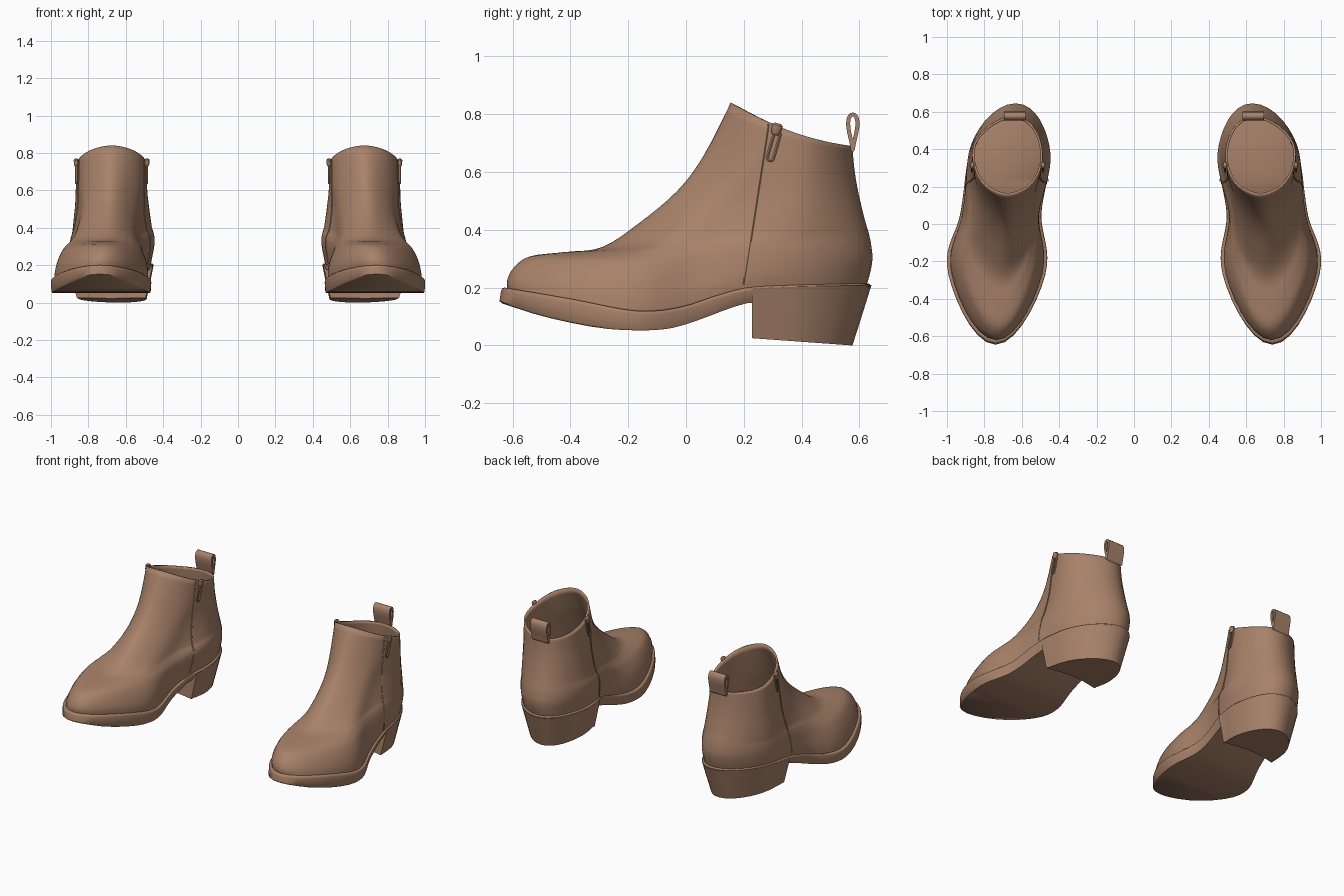
import bpy, bmesh, math
from mathutils import Vector
from mathutils.bvhtree import BVHTree

if "Cube" in bpy.data.objects:
    bpy.data.objects.remove(bpy.data.objects["Cube"])

leather = bpy.data.materials.new("brown_leather")
leather.diffuse_color = (0.39, 0.222, 0.142, 1)
leather.use_nodes = True
leather.node_tree.nodes["Principled BSDF"].inputs["Base Color"].default_value = leather.diffuse_color


def cr(p0, p1, p2, p3, t):
    """Catmull-Rom interpolation."""
    return 0.5 * (2 * p1 + (p2 - p0) * t + (2 * p0 - 5 * p1 + 4 * p2 - p3) * t * t
                  + (3 * p1 - p0 - 3 * p2 + p3) * t ** 3)


def hermite(a, b, ma, mb, t):
    return ((2 * t**3 - 3 * t**2 + 1) * a + (t**3 - 2 * t**2 + t) * ma
            + (3 * t**2 - 2 * t**3) * b + (t**3 - t**2) * mb)


def profile(pts, y):
    """Smooth height curve z(y) through a few points."""
    y = min(max(y, pts[0][0]), pts[-1][0])
    slope = lambda i: ((pts[min(i + 1, len(pts) - 1)][1] - pts[max(i - 1, 0)][1])
                       / (pts[min(i + 1, len(pts) - 1)][0] - pts[max(i - 1, 0)][0]))
    for i in range(len(pts) - 1):
        (a, za), (b, zb) = pts[i], pts[i + 1]
        if y <= b:
            h = b - a
            return hermite(za, zb, h * slope(i), h * slope(i + 1), (y - a) / h)


def outline(u, toe_x, toe_y, by, bi, bo, wy, wi, wo, hy, hi, ho, back_x, back_y, seg=8):
    """Closed outline through toe, ball, waist, heel and back; u is 0 at the sole, 1 at the collar."""
    p = [Vector(c) for c in ((toe_x, toe_y), (bo, by), (wo, wy), (ho, hy),
                             (back_x, back_y), (hi, hy), (wi, wy), (bi, by))]
    m = [(p[(i + 1) % 8] - p[i - 1]) / 2 for i in range(8)]
    m[0] = Vector((m[0].x * (1.5 - .45 * u), 0))      # rounded toe
    m[4] = Vector((m[4].x * 1.6, 0))                  # rounded back
    for i in (1, 7):
        m[i].x *= .25 + .75 * u
    for i in (3, 5):
        m[i] = Vector((m[i].x * .5, m[i].y * 1.15))
    return [hermite(p[i], p[(i + 1) % 8], m[i], m[(i + 1) % 8], k / seg)
            for i in range(8) for k in range(seg)]


def loft(rings, cap=None, closed=False):
    """Skin a list of rings; cap with an n-gon or with strips across the foot."""
    n, m = len(rings[0]), len(rings)
    verts = [Vector(v) for r in rings for v in r]
    faces = []
    for k in range(m if closed else m - 1):
        a, b = k * n, (k + 1) % m * n
        faces += [(a + i, a + (i + 1) % n, b + (i + 1) % n, b + i) for i in range(n)]
    for base in (0, (m - 1) * n) if cap else ():
        if cap == "ngon":
            faces.append(tuple(range(base, base + n)))
        else:
            faces += [(base, base + 1, base + n - 1),
                      (base + n // 2 - 1, base + n // 2, base + n // 2 + 1)]
            faces += [(base + i, base + i + 1, base + n - i - 1, base + n - i)
                      for i in range(1, n // 2 - 1)]
    return verts, faces


def sweep(path, section, closed=False):
    """Sweep a cross-section (across x, in-plane) along a path."""
    rings, n, X = [], len(path), Vector((1, 0, 0))
    for i, p in enumerate(path):
        q = path[(i + 1) % n] if closed else path[min(i + 1, n - 1)]
        o = path[i - 1] if closed else path[max(i - 1, 0)]
        side = (q - o).cross(X).normalized()
        rings.append([p + X * a + side * b for a, b in section])
    return loft(rings, None if closed else "ngon", closed)


def make_pair(name, data, angle=40, wall=0):
    """Create the part for the right boot and its mirror for the left."""
    verts, faces = data
    for label, s in (("right", 1), ("left", -1)):
        me = bpy.data.meshes.new(name)
        me.from_pydata([(v.x * s, v.y, v.z) for v in verts], [],
                       [f if s > 0 else f[::-1] for f in faces])
        if not wall:
            bm = bmesh.new()
            bm.from_mesh(me)
            bmesh.ops.recalc_face_normals(bm, faces=bm.faces)
            bm.to_mesh(me)
            bm.free()
        me.shade_smooth()
        me.set_sharp_from_angle(angle=math.radians(angle))
        me.materials.append(leather)
        ob = bpy.data.objects.new(f"{label}_{name}", me)
        bpy.context.collection.objects.link(ob)
        if wall:
            mod = ob.modifiers.new("wall", "SOLIDIFY")
            mod.thickness, mod.offset = wall, -1


# Sole: heights of its upper and lower edge from toe to heel
TOP = [(-.64, .2), (-.4, .16), (-.2, .122), (-.1, .12), (0, .137), (.1, .17),
       (.2, .197), (.3, .206), (.64, .215)]
BOTTOM = [(-.645, .145), (-.5, .1), (-.3, .06), (-.15, .052), (-.05, .06),
          (.05, .09), (.15, .127), (.22, .147), (.3, .15), (.64, .15)]
top = outline(0, .74, -.64, -.22, .465, 1.0, .05, .495, .93, .38, .453, .88, .63, .64)
bot = outline(0, .74, -.645, -.22, .468, .998, .05, .505, .92, .38, .485, .85, .63, .605)
mid = Vector((.7, 0))


def sole_ring(pts, heights, dz, scale):
    return [(*(mid + (p - mid) * scale), profile(heights, p.y) + dz) for p in pts]


make_pair("sole", loft([sole_ring(bot, BOTTOM, 0, .985), sole_ring(bot, BOTTOM, .008, 1),
                        sole_ring(top, TOP, -.012, 1), sole_ring(top, TOP, -.003, .994),
                        sole_ring(top, TOP, 0, .98)], "strip"), 50)

# Heel block: rear of the sole outline, concave breast, tapering down
FRONT = .228
rear = [p for p in top if p.y > FRONT + .015]
a, b = Vector((rear[0].x + .003, FRONT)), Vector((rear[-1].x - .003, FRONT))
rear = [a] + rear + [b] + [b.lerp(a, t / 8) + Vector((0, .034 * math.sin(math.pi * t / 8)))
                           for t in range(1, 8)]
heel = []
for t in (0, .33, .66, 1):
    ring = []
    for p in rear:
        y = FRONT + (p.y - FRONT) * (1.004 - .16 * t)
        x = .662 + (p.x - .662) * (1.004 - .18 * t)
        low = .025 * (1 - (y - FRONT) / .346)
        ring.append((x, y, (profile(TOP, p.y) - .006) * (1 - t) + t * low))
    heel.append(ring)
make_pair("heel_block", loft(heel, "ngon"))

# Upper: rows of toe y,z / ball y,in,out / waist y,in,out / heel y,in,out / back y,z
ROWS = [
    (-.618, .193, -.22, .483, .982, .05, .508, .918, .38, .467, .870, .625, .21),
    (-.618, .228, -.22, .483, .977, .05, .508, .918, .38, .460, .878, .637, .25),
    (-.595, .270, -.21, .497, .960, .05, .508, .908, .38, .450, .883, .645, .30),
    (-.540, .308, -.20, .525, .930, .06, .510, .895, .38, .447, .883, .641, .345),
    (-.420, .323, -.17, .555, .893, .08, .518, .882, .38, .450, .880, .633, .385),
    (-.290, .340, -.10, .563, .865, .11, .523, .868, .39, .460, .877, .620, .43),
    (-.160, .425, 0, .567, .832, .16, .522, .853, .40, .470, .872, .605, .49),
    (-.030, .535, .08, .570, .808, .20, .518, .845, .41, .480, .865, .592, .55),
    (.060, .655, .14, .565, .796, .25, .505, .85, .42, .490, .860, .582, .615),
    (.155, .840, .20, .560, .790, .30, .497, .853, .43, .496, .855, .575, .69),
]
SUB, LAST = 4, len(ROWS) - 1
rings = []
for k in range(LAST * SUB + 1):
    i = min(k // SUB, LAST - 1)
    t = k / SUB - i
    four = [ROWS[min(max(i + d, 0), LAST)] for d in (-1, 0, 1, 2)]
    r = [cr(*c, t) for c in zip(*four)]
    u = k / (LAST * SUB)
    F, Fz, B, Bz = r[0], r[1], r[11], r[12]
    dip = max(0, 1 - 1.8 * u)          # lower rows follow the curve of the sole
    ring = []
    for p in outline(u, .74 - .065 * u, F, *r[2:11], .63 + .015 * u, B):
        f = min(max((p.y - F) / (B - F), 0), 1)
        s = profile(TOP, p.y) - profile(TOP, F) * (1 - f) - profile(TOP, B) * f
        ring.append((p.x, p.y, Fz + (Bz - Fz) * f + dip * s - .1 * u * u * f * (1 - f)))
    rings.append(ring)
upper = loft(rings)
make_pair("upper", upper, 60, wall=.012)
tree = BVHTree.FromPolygons(*upper)


def surface_x(y, z, side):
    hit = tree.ray_cast(Vector((.67 + side, y, z)), Vector((-side, 0, 0)))[0]
    return hit.x if hit else None


def circle(r, n=8):
    return [(r * math.cos(2 * math.pi * i / n), r * math.sin(2 * math.pi * i / n))
            for i in range(n)]


# Side seams and zip pulls on both faces of the shaft
for label, side in (("outer", 1), ("inner", -1)):
    path = []
    for i in range(25):
        z = .21 + .555 * i / 24
        y = .2 + .085 * i / 24
        x = surface_x(y, z, side)
        if x is not None:
            path.append(Vector((x, y, z)))
    make_pair(f"{label}_seam", sweep(path, circle(.004, 6)))

    x = surface_x(.31, .725, side) + side * .007
    down = Vector((0, -.28, -.96))
    across = Vector((0, .96, -.28))
    centre = Vector((x, .303, .69))
    loop = []
    for i in range(20):
        c = math.cos(2 * math.pi * i / 20)
        s = math.sin(2 * math.pi * i / 20)
        loop.append(centre + down * (.04 * (1 if c > 0 else -1) * (abs(c) > .01) + .013 * c)
                    + across * .011 * s)
    make_pair(f"{label}_zip_pull", sweep(loop, circle(.006, 6), True))
    slider = [Vector((x, .312, .745)) + down * d for d in (-.024, -.017, .01, .017)]
    blocks = []
    for p, w in zip(slider, (.012, .02, .017, .01)):
        blocks.append([p + Vector((cx * .7, 0, 0)) + across * cy for cx, cy in circle(w, 10)])
    make_pair(f"{label}_zip_slider", loft(blocks, "ngon"))

# Pull loop at the back of the collar
path = []
for i in range(24):
    t = 2 * math.pi * i / 24
    path.append(Vector((.637, .577 + .025 * math.sin(t) * math.sin(t / 2) ** 2,
                        .737 - .062 * math.cos(t))))
make_pair("pull_loop", sweep(path, [(-.058, -.007), (.058, -.007), (.058, .007), (-.058, .007)], True))
